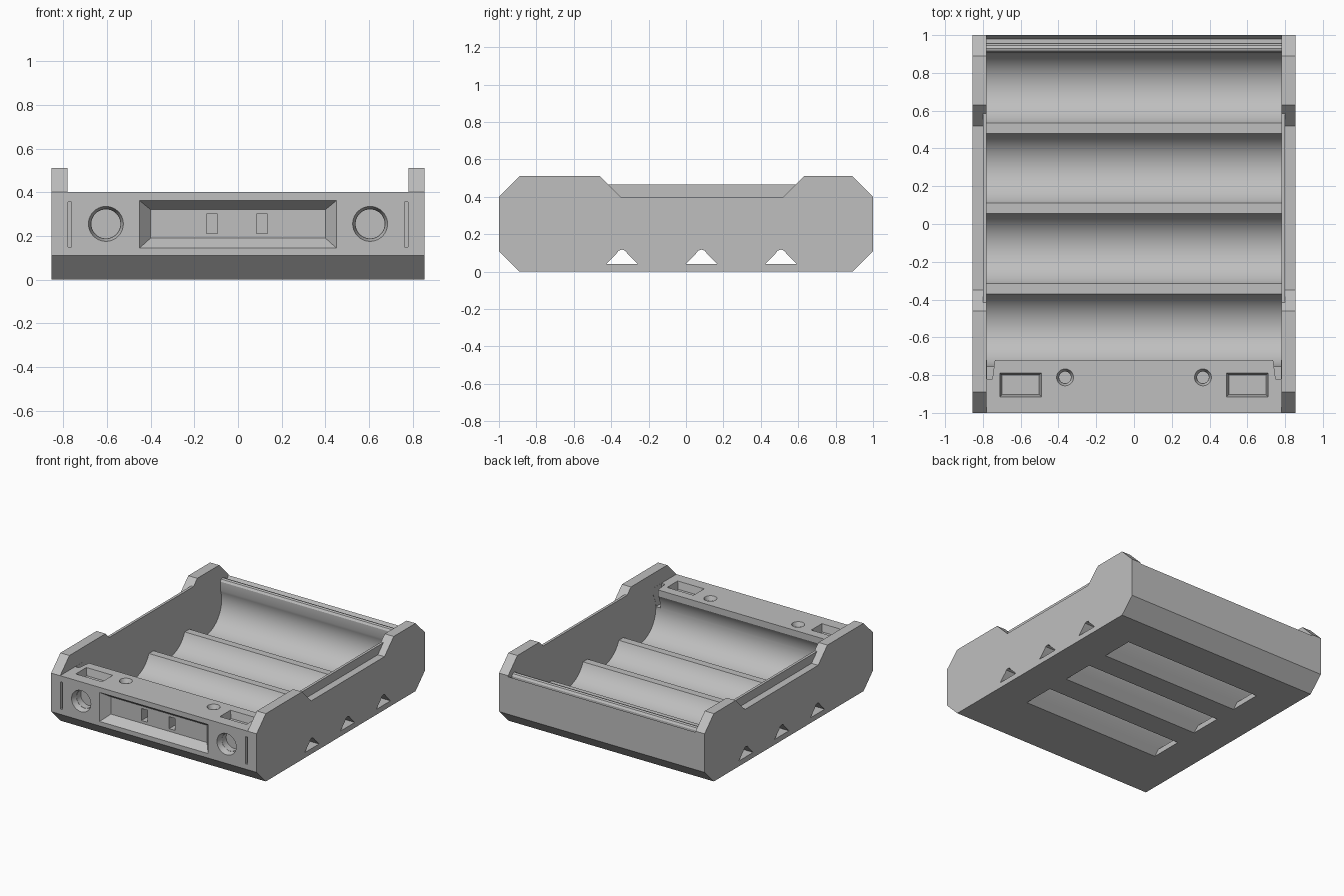
import bpy, bmesh
from math import sin, cos, pi, asin

if "Cube" in bpy.data.objects:
    bpy.data.objects.remove(bpy.data.objects["Cube"], do_unlink=True)

grey = bpy.data.materials.new("light_grey_plastic")
grey.use_nodes = True
COLOUR = (0.52, 0.52, 0.52, 1)
grey.diffuse_color = COLOUR
grey.node_tree.nodes["Principled BSDF"].inputs["Base Color"].default_value = COLOUR

PLACE = {
    "x": lambda p, d: (d, p[0], p[1]),
    "y": lambda p, d: (p[0], d, p[1]),
    "z": lambda p, d: (p[0], p[1], d),
}


def loft(name, axis, start, end, pts, pts_end=None):
    """Solid between two matching outlines along an axis."""
    bm = bmesh.new()
    a = [bm.verts.new(PLACE[axis](p, start)) for p in pts]
    b = [bm.verts.new(PLACE[axis](p, end)) for p in (pts_end or pts)]
    bm.faces.new(a)
    bm.faces.new(b)
    for i in range(len(a)):
        j = (i + 1) % len(a)
        bm.faces.new((a[i], a[j], b[j], b[i]))
    bmesh.ops.recalc_face_normals(bm, faces=bm.faces)
    mesh = bpy.data.meshes.new(name)
    bm.to_mesh(mesh)
    bm.free()
    mesh.materials.append(grey)
    obj = bpy.data.objects.new(name, mesh)
    bpy.context.collection.objects.link(obj)
    return obj


def rect(u0, u1, v0, v1):
    return [(u0, v0), (u1, v0), (u1, v1), (u0, v1)]


def circle(u, v, r, n=40):
    return [(u + r * cos(2 * pi * i / n), v + r * sin(2 * pi * i / n)) for i in range(n)]


def activate(obj):
    bpy.ops.object.select_all(action="DESELECT")
    obj.select_set(True)
    bpy.context.view_layer.objects.active = obj


def cut(*args):
    """Subtract a lofted solid from the tray body."""
    cutter = loft("cutter", *args)
    cutter.hide_render = True
    mod = body.modifiers.new("cut", "BOOLEAN")
    mod.operation = "DIFFERENCE"
    mod.solver = "EXACT"
    mod.object = cutter
    activate(body)
    bpy.ops.object.modifier_apply(modifier=mod.name)
    bpy.data.objects.remove(cutter, do_unlink=True)


# Tray body: side silhouette extruded over the full width
silhouette = [(-0.89, 0), (0.89, 0), (1, 0.11), (1, 0.4), (0.89, 0.51), (0.63, 0.51),
              (0.52, 0.4), (-0.35, 0.4), (-0.46, 0.51), (-0.89, 0.51), (-1, 0.4), (-1, 0.11)]
body = loft("tray_body", "x", -0.855, 0.855, silhouette)

# Interior: four round cell troughs between the front block and the rear rail
R, CZ, PITCH, FIRST = 0.2, 0.24, 0.425, -0.555
ridge = asin(0.185 / R)
inside = [(-1.2, 0.7), (-1.2, 0.4), (-0.72, 0.4)]
for k in range(4):
    a0 = -(pi - asin(0.165 / R)) if k == 0 else -ridge
    a1 = pi - ridge if k == 3 else ridge
    for i in range(33):
        a = a0 + (a1 - a0) * i / 32
        inside.append((FIRST + k * PITCH + R * sin(a), CZ - R * cos(a)))
inside += [(0.905, 0.38), (0.915, 0.395), (0.93, 0.4), (0.945, 0.395), (0.955, 0.38),
           (0.955, 0.36), (0.98, 0.36), (1.005, 0.4), (1.2, 0.4), (1.2, 0.7)]
cut("x", -0.78, 0.78, inside)

# Strap channels under the ridges, opened through the floor in the middle
for k in range(3):
    y = FIRST + (k + 0.5) * PITCH
    channel = [(-0.085, 0.04), (0.085, 0.04), (0.03, 0.095), (0.018, 0.112),
               (0, 0.118), (-0.018, 0.112), (-0.03, 0.095)]
    cut("x", -0.9, 0.9, [(y + u, v) for u, v in channel])
    slot = [(-0.134, -0.01), (0.134, -0.01), (0.074, 0.05), (-0.074, 0.05)]
    cut("x", -0.58, 0.58, [(y + u, v) for u, v in slot])

# Front panel: tapered window with two contact slots
cut("y", -1.01, -0.94, rect(-0.46, 0.46, 0.136, 0.369), rect(-0.4, 0.4, 0.19, 0.32))
for x in (-0.12, 0.11):
    cut("y", -0.96, -0.87, rect(x - 0.025, x + 0.025, 0.21, 0.3))

for s in (-1, 1):
    # Front round sockets and narrow slits
    x = s * 0.605
    cut("y", -1.01, -0.96, circle(x, 0.255, 0.083), circle(x, 0.255, 0.068))
    cut("y", -0.97, -0.91, circle(x, 0.255, 0.0665))
    x = s * 0.77
    cut("y", -1.01, -0.96, rect(x - 0.008, x + 0.008, 0.15, 0.355))
    # Top pockets and round screw holes
    x = s * 0.6
    cut("z", 0.41, 0.345, rect(x - 0.112, x + 0.112, -0.917, -0.787),
        rect(x - 0.098, x + 0.098, -0.903, -0.8))
    x = s * 0.365
    cut("z", 0.41, 0.37, circle(x, -0.812, 0.049), circle(x, -0.812, 0.032))
    cut("z", 0.38, 0.3, circle(x, -0.812, 0.031))
    # Notches at the ends of the front block
    cut("z", 0.25, 0.45, [(s * 0.735, -0.71), (s * 0.75, -0.82),
                          (s * 0.779, -0.82), (s * 0.779, -0.71)])
    # Thin retaining lip on the inside of each wall
    loft("left_lip" if s > 0 else "right_lip", "x", s * 0.78, s * 0.8,
         [(-0.345, 0.395), (0.515, 0.395), (0.595, 0.465), (-0.415, 0.465)])

activate(body)
bpy.ops.object.shade_smooth_by_angle(angle=0.45)
